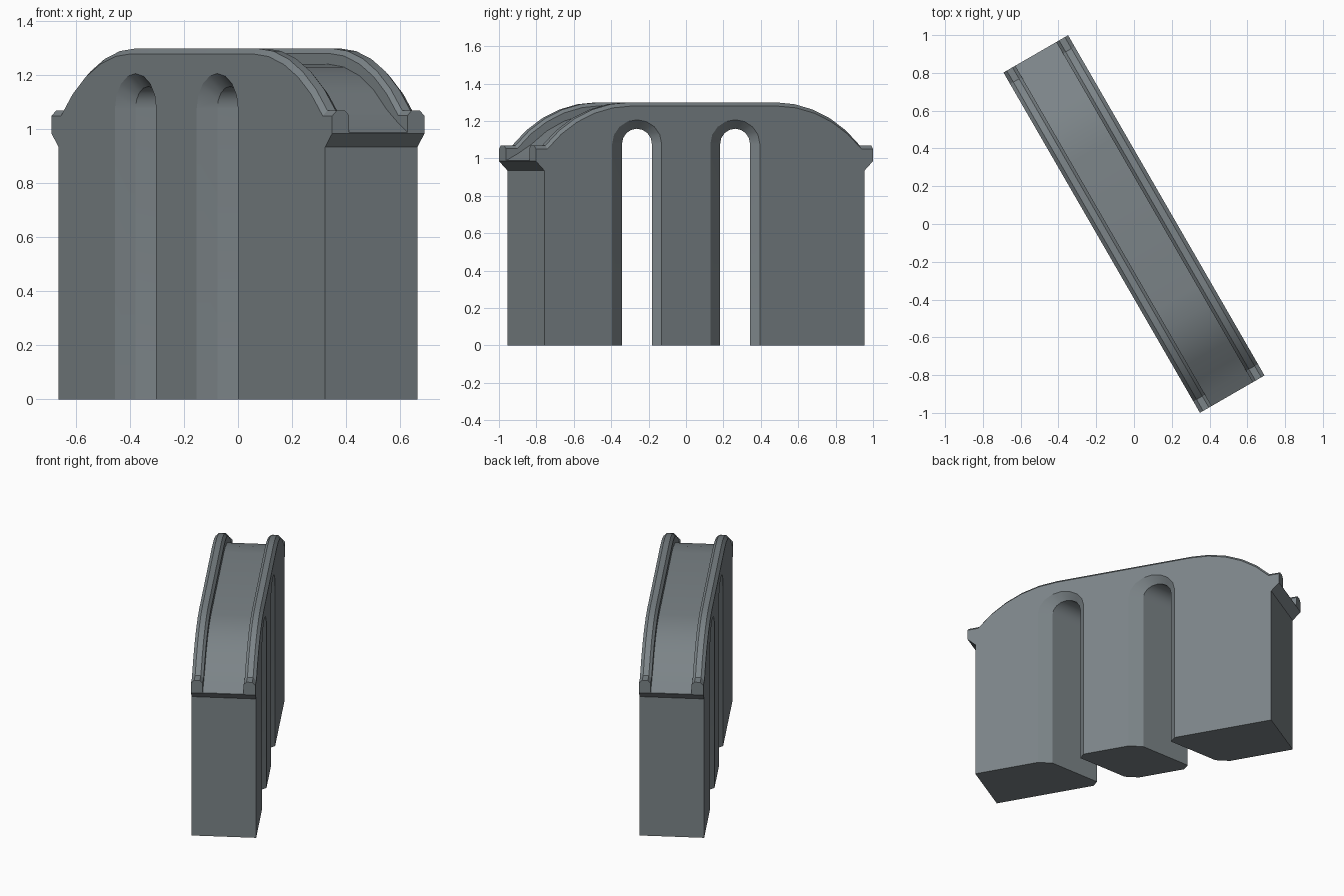
import bpy, bmesh, math
from mathutils import Matrix

if "Cube" in bpy.data.objects:
    bpy.data.objects.remove(bpy.data.objects["Cube"])

stone = bpy.data.materials.new("blue_grey_stone")
stone.diffuse_color = (0.2, 0.23, 0.245, 1)
stone.use_nodes = True
stone.node_tree.nodes["Principled BSDF"].inputs["Base Color"].default_value = stone.diffuse_color

W = 0.1975      # half width
L = 1.04        # half length
ZC, R, FLAT = 0.597, 0.703, 0.45   # arc at each end of the deck


def loft(name, groups):
    """Join rings of equal size into closed solids, one per group."""
    bm = bmesh.new()
    for rings in groups:
        vs = [[bm.verts.new(p) for p in ring] for ring in rings]
        n = len(vs[0])
        for a, b in zip(vs, vs[1:]):
            for i in range(n):
                j = (i + 1) % n
                bm.faces.new((a[i], a[j], b[j], b[i]))
        bm.faces.new(vs[0][::-1])
        bm.faces.new(vs[-1])
    bmesh.ops.recalc_face_normals(bm, faces=bm.faces)
    me = bpy.data.meshes.new(name)
    bm.to_mesh(me)
    bm.free()
    me.materials.append(stone)
    ob = bpy.data.objects.new(name, me)
    bpy.context.collection.objects.link(ob)
    return ob


def floor_z(u):
    def arc(x):
        return ZC + math.sqrt(0.645 ** 2 - max(0, x - FLAT) ** 2)
    if u <= 0.9:
        return arc(u)
    t = (u - 0.9) / (L - 0.9)
    return arc(0.9) * (1 - t) + 0.988 * t


# Bridge body with sunken deck and chamfered kerbs
half = []
for k in range(6):
    a = math.radians(47.7) * k / 5
    half.append((FLAT + R * math.sin(a), ZC + R * math.cos(a)))
half.append((L, 1.07))
stations = [(-u, z) for u, z in half[::-1]] + half


def section(u, z):
    side = [(W, 0), (W, z - 0.02), (W - 0.02, z), (W - 0.055, z),
            (W - 0.072, z - 0.018), (W - 0.072, floor_z(abs(u)))]
    pts = side + [(-v, h) for v, h in side[::-1]]
    return [(u, v, h) for v, h in pts]


body = loft("bridge_body", [[section(u, z) for u, z in stations]])

# Two skewed arched openings with splayed edges on both faces
def arch_ring(c, v, hw, hz):
    u0 = c + math.tan(math.radians(30)) * v
    ring = [(u0 + hw, v, -0.1)]
    for k in range(9):
        a = math.pi * k / 8
        ring.append((u0 + hw * math.cos(a), v, 1.077 + hz * math.sin(a)))
    return ring + [(u0 - hw, v, -0.1)]


D = 0.04
openings = loft("opening_cutter", [
    [arch_ring(c, -W - D, 0.2135, 0.178), arch_ring(c, -W + D, 0.0925, 0.082),
     arch_ring(c, W - D, 0.0925, 0.082), arch_ring(c, W + D, 0.2135, 0.178)]
    for c in (-0.303, 0.303)])

# Cut below the flared ends
wedge = [(0.988, -0.1), (0.988, 0.935), (1.092, 1.035), (1.2, 1.035), (1.2, -0.1)]
ends = loft("end_cutter", [
    [[(s * u, v, z) for u, z in wedge] for v in (-0.3, 0.3)] for s in (-1, 1)])

bpy.context.view_layer.objects.active = body
body.select_set(True)
for cutter in (openings, ends):
    cutter.hide_render = True
    m = body.modifiers.new("cut", 'BOOLEAN')
    m.operation = 'DIFFERENCE'
    m.solver = 'EXACT'
    m.object = cutter
    bpy.ops.object.modifier_apply(modifier=m.name)
    bpy.data.objects.remove(cutter)

# Turn the bridge to its diagonal position
body.data.transform(Matrix.Rotation(math.radians(-60), 4, 'Z'))
bpy.ops.object.shade_smooth_by_angle(angle=math.radians(25))
